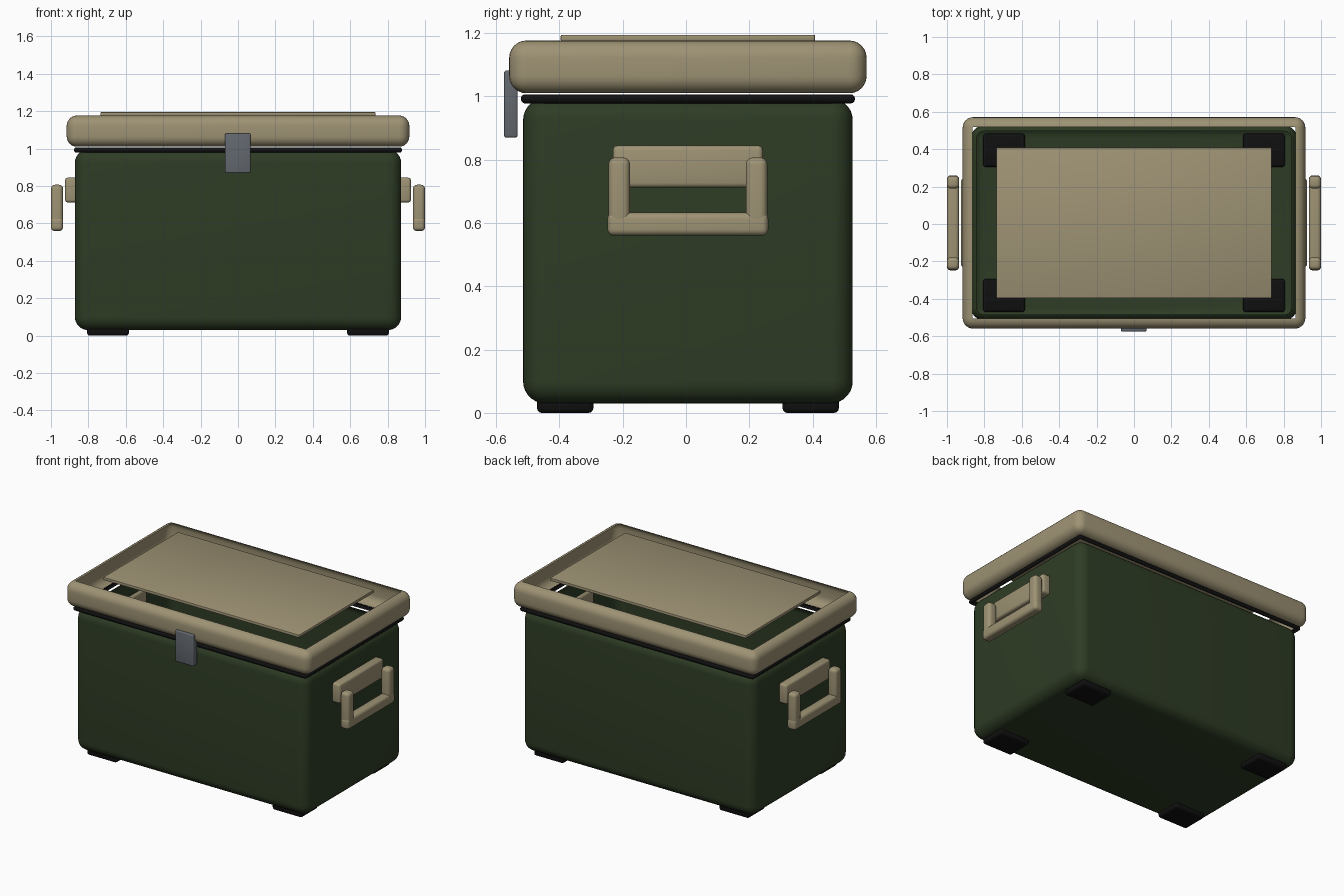
import bpy, bmesh, math
from mathutils import Vector

cube = bpy.data.objects.get("Cube")
if cube:
    bpy.data.objects.remove(cube, do_unlink=True)


def material(name, rgb, rough=0.6):
    m = bpy.data.materials.new(name)
    m.use_nodes = True
    m.diffuse_color = (*rgb, 1)
    node = m.node_tree.nodes["Principled BSDF"]
    node.inputs["Base Color"].default_value = (*rgb, 1)
    node.inputs["Roughness"].default_value = rough
    return m


GREEN = material("dark green", (0.027, 0.045, 0.018))
TAN = material("tan", (0.34, 0.29, 0.175))
BLACK = material("black rubber", (0.005, 0.005, 0.005))
GREY = material("steel grey", (0.125, 0.14, 0.16))

MID_Y = 0.006  # the box sits slightly behind the latch


def rounded_box(name, x, y, z, radius, mat, cut_top=None, cut_bottom=None, segments=5):
    """Box between (min, max) pairs, rounded, optionally sliced open."""
    bm = bmesh.new()
    bmesh.ops.create_cube(bm, size=1)
    spans = (x, y, z)
    bmesh.ops.scale(bm, vec=[b - a for a, b in spans], verts=bm.verts)
    bmesh.ops.translate(bm, vec=[(a + b) / 2 for a, b in spans], verts=bm.verts)
    bmesh.ops.bevel(bm, geom=bm.edges[:], offset=radius, segments=segments,
                    profile=0.5, affect='EDGES')
    for height, up in ((cut_top, 1), (cut_bottom, -1)):
        if height is not None:
            bmesh.ops.bisect_plane(bm, geom=bm.verts[:] + bm.edges[:] + bm.faces[:],
                                   plane_co=(0, 0, height), plane_no=(0, 0, up),
                                   clear_outer=True)
    mesh = bpy.data.meshes.new(name)
    bm.to_mesh(mesh)
    bm.free()
    mesh.materials.append(mat)
    obj = bpy.data.objects.new(name, mesh)
    bpy.context.collection.objects.link(obj)
    bpy.context.view_layer.objects.active = obj
    for o in bpy.context.selected_objects:
        o.select_set(False)
    obj.select_set(True)
    bpy.ops.object.shade_smooth_by_angle(angle=math.radians(40))
    return obj


def open_ring(name, half_x, half_y, z, radius, mat):
    """Rounded box whose flat top and bottom are removed, leaving a rim."""
    eps = 0.0003
    return rounded_box(name, (-half_x, half_x), (MID_Y - half_y, MID_Y + half_y), z,
                       radius, mat, z[1] - eps, z[0] + eps, 6)


# Open-topped body, rubber seal and lid rim
rounded_box("body", (-0.872, 0.872), (MID_Y - 0.521, MID_Y + 0.521), (0.03, 0.995),
            0.07, GREEN, cut_top=0.982, segments=7)
open_ring("seal", 0.877, 0.528, (0.978, 1.007), 0.0143, BLACK)
open_ring("lid_rim", 0.916, 0.565, (1.01, 1.177), 0.055, TAN)

# Raised lid panel
rounded_box("lid_panel", (-0.735, 0.735), (MID_Y - 0.402, MID_Y + 0.402),
            (1.175, 1.195), 0.004, TAN, segments=2)

# Front latch
rounded_box("latch", (-0.069, 0.067), (-0.575, -0.532), (0.87, 1.082), 0.007, GREY, segments=3)

# Feet at the four corners, set through the floor
for sx, side in ((1, "left"), (-1, "right")):
    for sy, end in ((1, "back"), (-1, "front")):
        cx, cy = sx * 0.695, MID_Y + sy * 0.388
        rounded_box(f"foot_{end}_{side}", (cx - 0.112, cx + 0.112),
                    (cy - 0.089, cy + 0.089), (0, 0.06), 0.015, BLACK, segments=3)

# Carry handles: a mount through the wall and a hanging grip
for s, side in ((1, "left"), (-1, "right")):
    def span(a, b):
        return tuple(sorted((s * a, s * b)))

    rounded_box(f"handle_mount_{side}", span(0.85, 0.925), (MID_Y - 0.237, MID_Y + 0.237),
                (0.712, 0.845), 0.015, TAN, segments=3)
    rounded_box(f"handle_grip_{side}", span(0.935, 1.0), (MID_Y - 0.254, MID_Y + 0.254),
                (0.56, 0.633), 0.02, TAN)
    for t, end in ((1, "back"), (-1, "front")):
        cy = MID_Y + t * 0.217
        rounded_box(f"handle_arm_{end}_{side}", span(0.935, 1.0), (cy - 0.034, cy + 0.034),
                    (0.562, 0.807), 0.022, TAN)
